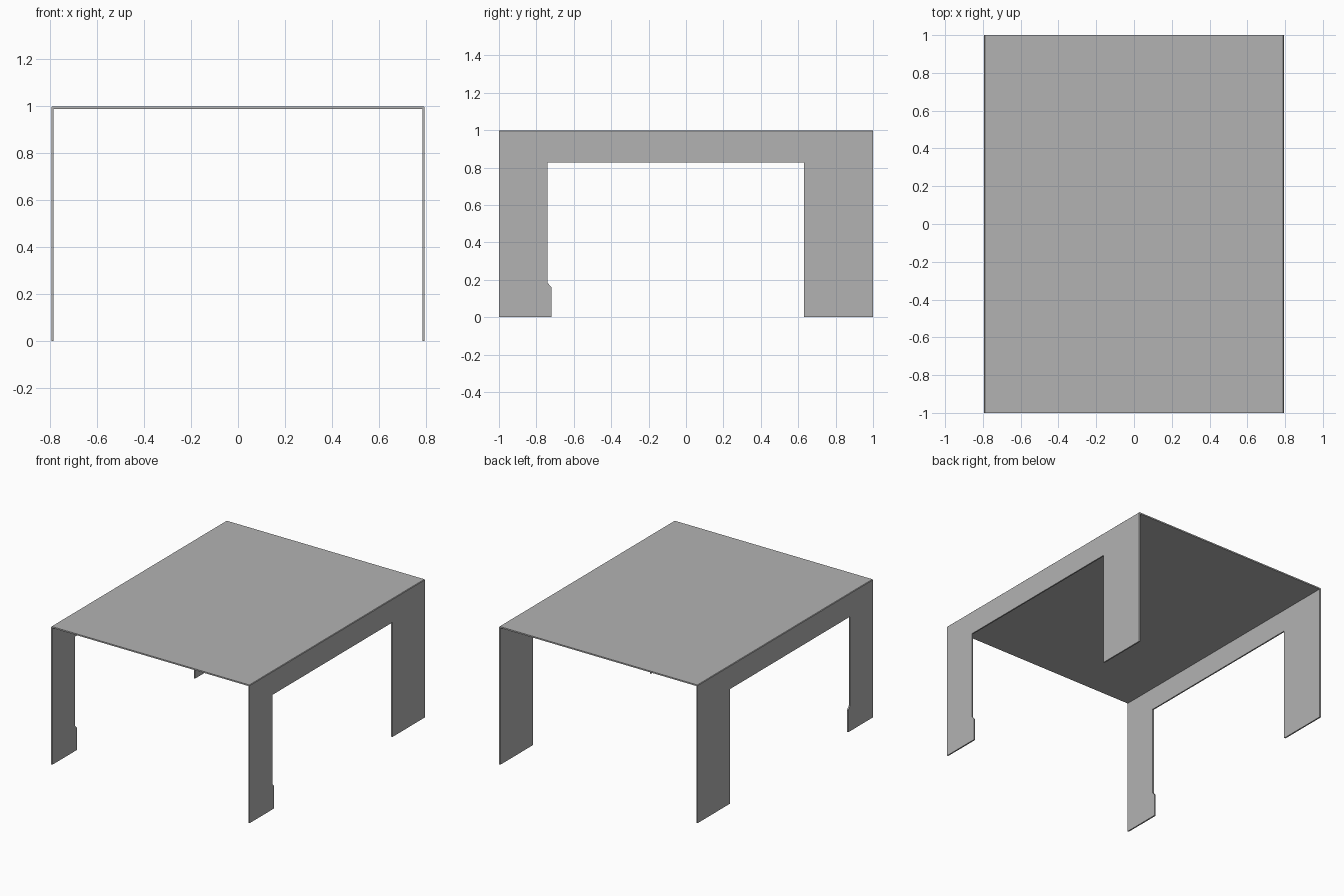
import bpy
import bmesh
from mathutils import Vector

cube = bpy.data.objects.get("Cube")
if cube:
    bpy.data.objects.remove(cube)

HALF_W, HALF_L, HEIGHT, SHEET = 0.794, 1.0, 0.998, 0.01
CHAMFER = 0.004

grey = bpy.data.materials.new("plain grey")
grey.use_nodes = True
colour = (0.45, 0.45, 0.45, 1)
grey.diffuse_color = colour
grey.node_tree.nodes["Principled BSDF"].inputs["Base Color"].default_value = colour


def prism(name, outline, sweep):
    """Extrude a closed flat outline along a sweep vector."""
    bm = bmesh.new()
    face = bm.faces.new([bm.verts.new(p) for p in outline])
    grown = bmesh.ops.extrude_face_region(bm, geom=[face], use_keep_orig=True)
    moved = [v for v in grown["geom"] if isinstance(v, bmesh.types.BMVert)]
    bmesh.ops.translate(bm, verts=moved, vec=Vector(sweep))
    bmesh.ops.recalc_face_normals(bm, faces=bm.faces)
    mesh = bpy.data.meshes.new(name)
    bm.to_mesh(mesh)
    bm.free()
    mesh.materials.append(grey)
    obj = bpy.data.objects.new(name, mesh)
    bpy.context.collection.objects.link(obj)
    return obj


# Top sheet with chamfered long edges
under = HEIGHT - SHEET
half_section = [(HALF_W, under), (HALF_W, HEIGHT - CHAMFER), (HALF_W - CHAMFER, HEIGHT)]
section = half_section + [(-x, z) for x, z in reversed(half_section)]
prism("top_panel", [(x, -HALF_L, z) for x, z in section], (0, 2 * HALF_L, 0))

# Side sheets: two legs under a rail, with a stepped foot on the front leg
side = [(-HALF_L, 0), (-0.72, 0), (-0.72, 0.16), (-0.74, 0.183), (-0.74, 0.828),
        (0.63, 0.828), (0.63, 0), (HALF_L, 0), (HALF_L, under), (-HALF_L, under)]
for name, sign in (("left_side_panel", 1), ("right_side_panel", -1)):
    prism(name, [(sign * HALF_W, y, z) for y, z in side], (-sign * SHEET, 0, 0))
